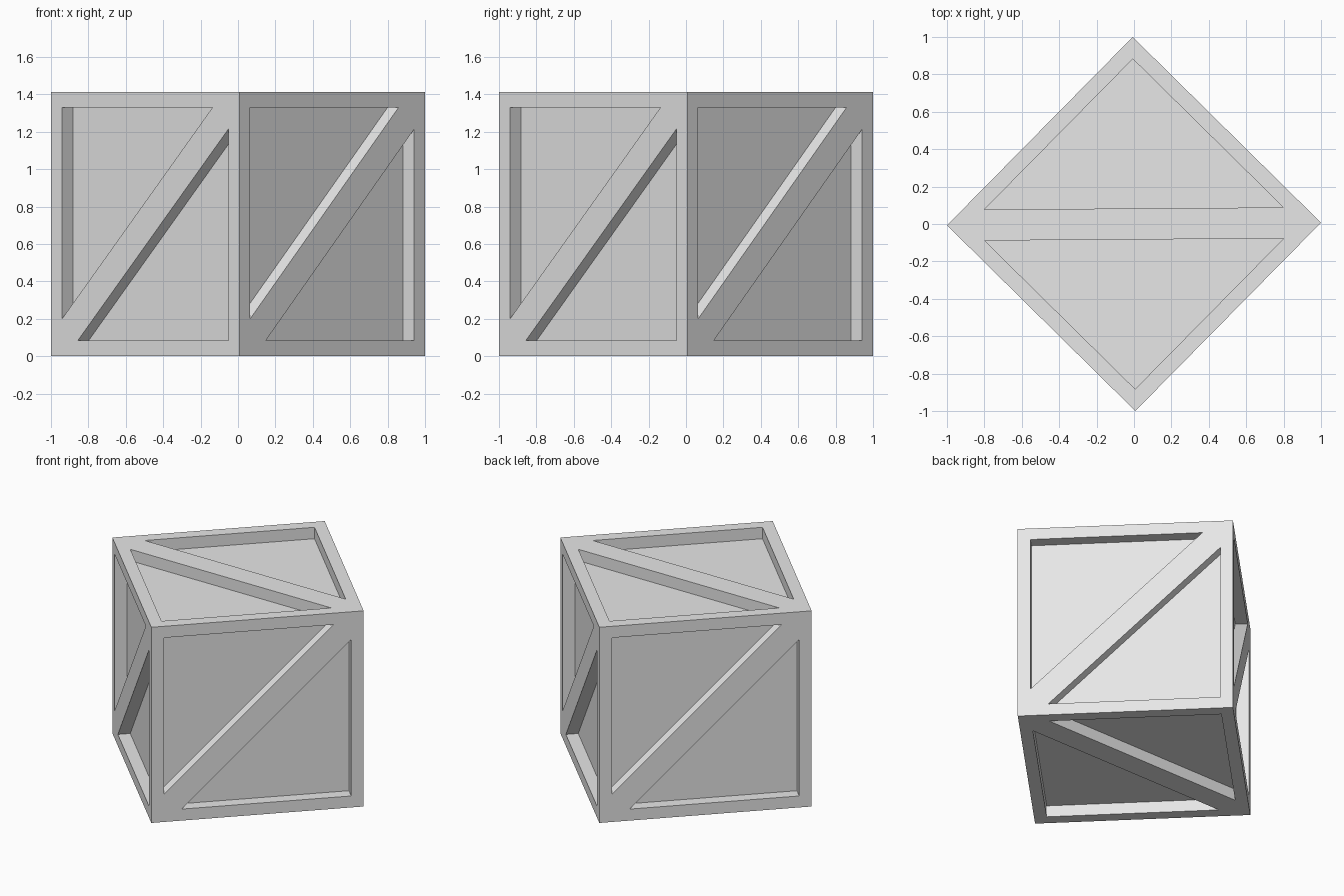
import bpy
import bmesh
import math
from mathutils import Matrix, Vector

SIDE = 1.414      # edge length of the crate
BORDER = 0.083    # width of the frame boards
DEPTH = 0.0825    # how far the panels sit back
TURN = math.radians(45.4)

if "Cube" in bpy.data.objects:
    bpy.data.objects.remove(bpy.data.objects["Cube"], do_unlink=True)


def make_material(name, value):
    mat = bpy.data.materials.new(name)
    mat.use_nodes = True
    colour = (value, value, value, 1)
    mat.diffuse_color = colour
    mat.node_tree.nodes["Principled BSDF"].inputs["Base Color"].default_value = colour
    return mat


def on_brace(normal, co):
    """True if this corner of a face is an end of its diagonal brace."""
    if abs(normal.z) > 0.5:
        return co.x * co.y < 0
    right = Vector((0, 0, 1)).cross(normal)
    return right.dot(co) * co.z > 0


bm = bmesh.new()
bmesh.ops.create_cube(bm, size=SIDE)

# Split each side along its diagonal brace
for face in list(bm.faces):
    ends = [v for v in face.verts if on_brace(face.normal, v.co)]
    bmesh.utils.face_split(face, *ends)
bm.normal_update()

# Frame boards and braces, then the sunken triangular panels
panels = list(bm.faces)
bmesh.ops.inset_individual(bm, faces=panels, thickness=BORDER, use_even_offset=True)
bm.normal_update()
bmesh.ops.inset_individual(bm, faces=panels, thickness=0, depth=-DEPTH)

# Stand the crate on the ground, one edge forward
bmesh.ops.transform(
    bm, verts=bm.verts,
    matrix=Matrix.Translation((0, 0, SIDE / 2)) @ Matrix.Rotation(TURN, 4, "Z"))
bm.normal_update()

mesh = bpy.data.meshes.new("crate")
bm.to_mesh(mesh)
bm.free()
mesh.materials.append(make_material("light_grey", 0.8))
crate = bpy.data.objects.new("crate", mesh)
bpy.context.scene.collection.objects.link(crate)
